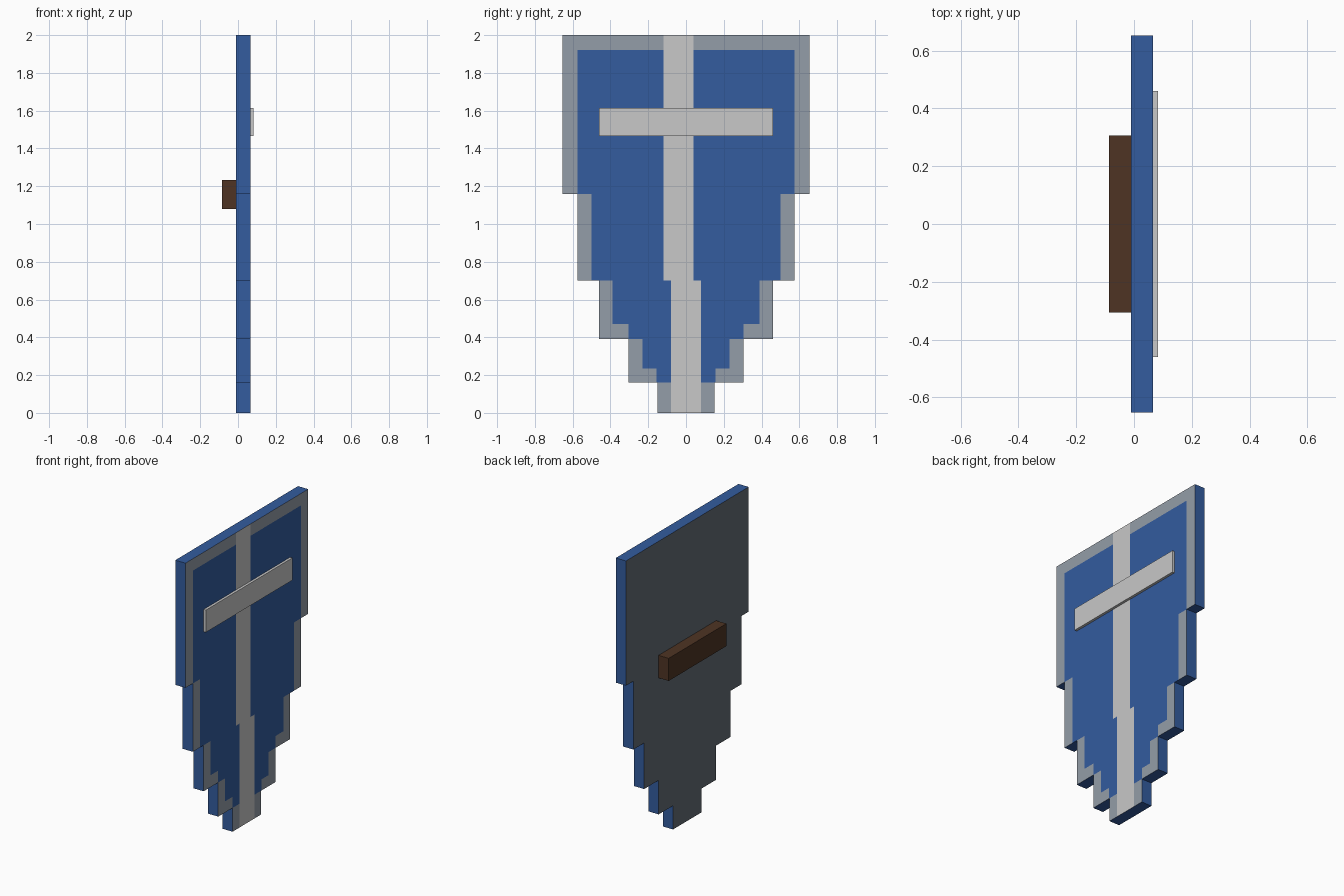
import bpy, bmesh, math

if "Cube" in bpy.data.objects:
    bpy.data.objects.remove(bpy.data.objects["Cube"])


def material(name, rgb):
    lin = [((c / 255 + 0.055) / 1.055) ** 2.4 for c in rgb]
    m = bpy.data.materials.new(name)
    m.diffuse_color = (*lin, 1)
    m.use_nodes = True
    m.node_tree.nodes["Principled BSDF"].inputs["Base Color"].default_value = m.diffuse_color
    return m


BLUE = material("blue", (51, 92, 159))
TRIM = material("steel_grey", (148, 157, 168))
PALE = material("pale_grey", (200, 200, 200))
BACK = material("dark_slate", (98, 107, 116))
WOOD = material("brown_wood", (78, 52, 36))

# Tiers as (bottom, top, half width)
OUTLINE = [(0, .16, .152), (.16, .39, .305), (.39, .70, .46),
           (.70, 1.16, .575), (1.16, 2.0, .653)]
FIELD = [(.16, .235, .155), (.235, .39, .23), (.39, .47, .305),
         (.47, .70, .388), (.70, 1.16, .5), (1.16, 1.92, .575)]
STRIPE = [(0, .70, -.08, .08), (.70, 2.0, -.118, .04)]
X_BACK, X_FRONT = -.01, .066


def inside(tiers, y, z):
    return any(a < z < b and abs(y) < w for a, b, w in tiers)


def front_colour(y, z):
    if any(a < z < b and l < y < r for a, b, l, r in STRIPE):
        return 2
    return 0 if inside(FIELD, y, z) else 1


def build_shield():
    tiers = OUTLINE + FIELD
    zs = sorted({v for t in tiers for v in t[:2]})
    ys = sorted({s * t[2] for t in tiers for s in (-1, 1)}
                | {v for t in STRIPE for v in t[2:]})
    bm = bmesh.new()
    grid = {(y, z): bm.verts.new((X_BACK, y, z)) for y in ys for z in zs}
    for y0, y1 in zip(ys, ys[1:]):
        for z0, z1 in zip(zs, zs[1:]):
            if inside(OUTLINE, (y0 + y1) / 2, (z0 + z1) / 2):
                bm.faces.new([grid[p] for p in
                              ((y0, z0), (y1, z0), (y1, z1), (y0, z1))])
    bmesh.ops.delete(bm, geom=[v for v in bm.verts if not v.link_faces],
                     context='VERTS')
    # Thicken the stepped panel
    ext = bmesh.ops.extrude_face_region(bm, geom=bm.faces[:],
                                        use_keep_orig=True)
    moved = [g for g in ext["geom"] if isinstance(g, bmesh.types.BMVert)]
    bmesh.ops.translate(bm, verts=moved, vec=(X_FRONT - X_BACK, 0, 0))
    bmesh.ops.recalc_face_normals(bm, faces=bm.faces[:])
    bm.normal_update()
    # Painted front, slate back, blue rim
    for f in bm.faces:
        c = f.calc_center_median()
        if f.normal.x > .5:
            f.material_index = front_colour(c.y, c.z)
        elif f.normal.x < -.5:
            f.material_index = 3
        else:
            f.material_index = 0
    bmesh.ops.dissolve_limit(bm, angle_limit=math.radians(1),
                             verts=bm.verts[:], edges=bm.edges[:],
                             delimit={'MATERIAL'})
    me = bpy.data.meshes.new("shield_body")
    bm.to_mesh(me)
    bm.free()
    for m in (BLUE, TRIM, PALE, BACK):
        me.materials.append(m)
    bpy.context.collection.objects.link(bpy.data.objects.new("shield_body", me))


def box(name, lo, hi, mat):
    bpy.ops.mesh.primitive_cube_add(
        size=1, location=[(a + b) / 2 for a, b in zip(lo, hi)])
    ob = bpy.context.object
    ob.name = name
    ob.scale = [b - a for a, b in zip(lo, hi)]
    ob.data.materials.append(mat)


build_shield()
# Raised bar on the front, grip on the back
box("crossbar", (X_FRONT, -.46, 1.465), (.083, .46, 1.615), PALE)
box("handle", (-.086, -.307, 1.08), (X_BACK, .307, 1.232), WOOD)
